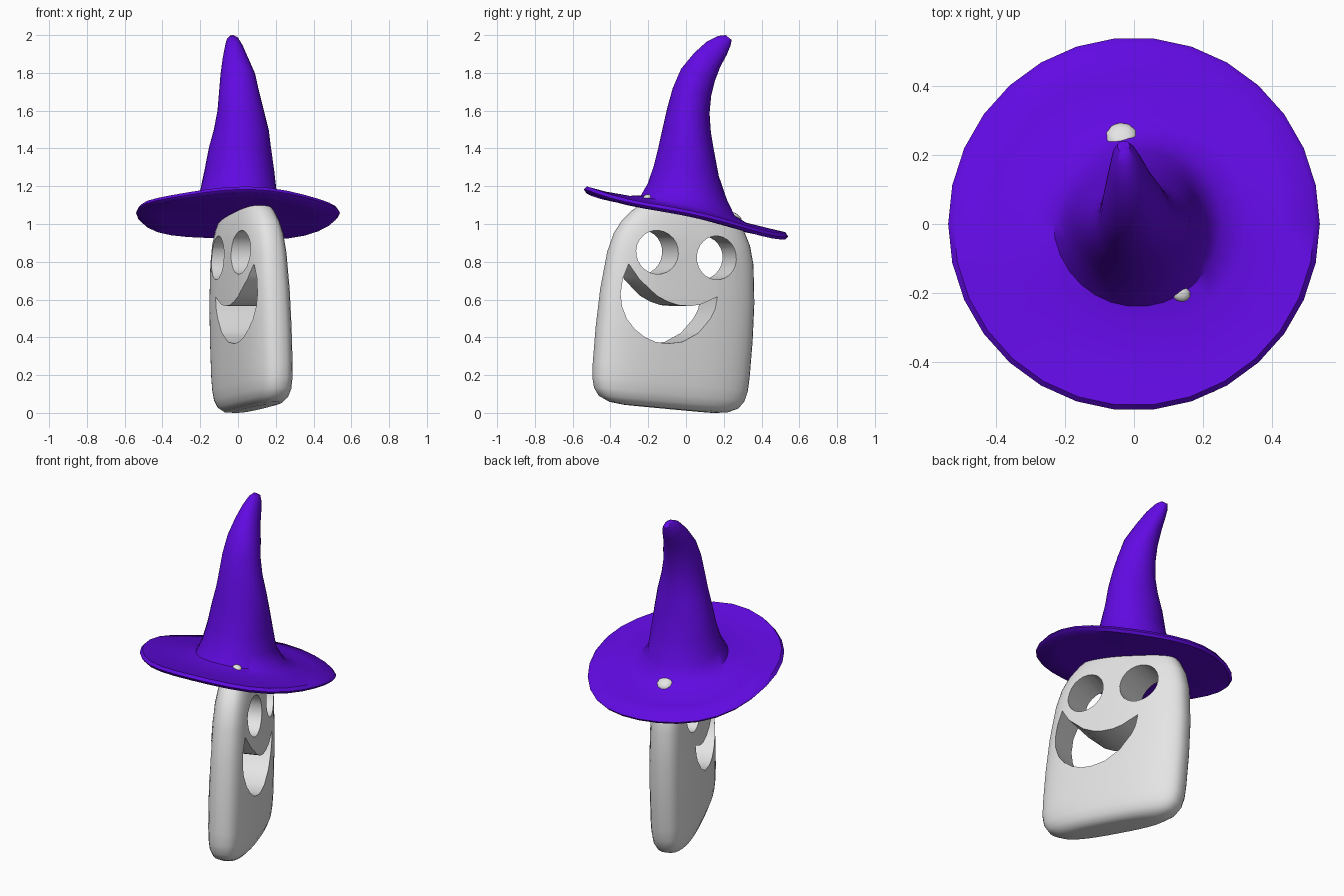
import bpy, bmesh
from math import sin, cos, pi, radians, copysign
from mathutils import Matrix, Vector

if "Cube" in bpy.data.objects:
    bpy.data.objects.remove(bpy.data.objects["Cube"])


def material(name, rgb):
    m = bpy.data.materials.new(name)
    m.use_nodes = True
    m.diffuse_color = (*rgb, 1)
    m.node_tree.nodes["Principled BSDF"].inputs["Base Color"].default_value = (*rgb, 1)
    return m


grey = material("pale grey", (0.78, 0.78, 0.78))
purple = material("purple", (0.12, 0.003, 0.76))


def add_object(name, bm, mat):
    bmesh.ops.recalc_face_normals(bm, faces=bm.faces)
    mesh = bpy.data.meshes.new(name)
    bm.to_mesh(mesh)
    bm.free()
    ob = bpy.data.objects.new(name, mesh)
    bpy.context.collection.objects.link(ob)
    mesh.materials.append(mat)
    return ob


def loft(name, rings, mat):
    """Skin a closed solid over rings of points."""
    bm = bmesh.new()
    loops = [[bm.verts.new(p) for p in ring] for ring in rings]
    n = len(loops[0])
    for a, b in zip(loops, loops[1:]):
        for i in range(n):
            j = (i + 1) % n
            bm.faces.new((a[i], a[j], b[j], b[i]))
    bm.faces.new(loops[0])
    bm.faces.new(loops[-1])
    return add_object(name, bm, mat)


def smooth(ob, angle):
    bpy.ops.object.select_all(action="DESELECT")
    ob.select_set(True)
    bpy.context.view_layer.objects.active = ob
    bpy.ops.object.shade_smooth_by_angle(angle=radians(angle))


def rounded_ring(z, half_w, half_t, n=40, power=2.7):
    """Superellipse cross-section: thin along x, wide along y."""
    def s(v):
        return copysign(abs(v) ** (2 / power), v)
    return [(half_t * s(cos(2 * pi * i / n)), half_w * s(sin(2 * pi * i / n)), z)
            for i in range(n)]


# Head: a thick rounded slab, narrowing to the top (height, half width, half depth)
head_profile = [(0, .25, .05), (.008, .33, .083), (.035, .39, .107), (.075, .42, .121),
                (.13, .434, .127), (.2, .438, .13), (.4, .438, .131), (.6, .43, .129),
                (.8, .408, .122), (.9, .38, .115), (.97, .342, .104), (1.03, .288, .088),
                (1.08, .228, .066), (1.11, .15, .038)]
head = loft("head", [rounded_ring(*p) for p in head_profile], grey)

# Eye and mouth openings pass right through the head
eye_points = [[(u + .116 * cos(2 * pi * i / 24), .816 + .116 * sin(2 * pi * i / 24))
               for i in range(24)] for u in (-.175, .162)]
mouth_points = [(-.325, .742), (-.265, .665), (-.163, .586), (-.1, .56), (-.04, .547),
                (.03, .548), (.087, .562), (.18, .61), (.172, .545), (.15, .493),
                (.087, .41), (0, .355), (-.087, .338), (-.15, .342), (-.212, .362),
                (-.27, .4), (-.315, .45), (-.345, .515), (-.356, .58), (-.35, .66)]
cutters = []
for outline in eye_points + [mouth_points]:
    cutter = loft("opening_cutter", [[(x, u, z) for u, z in outline] for x in (-.4, .4)], grey)
    cutter.hide_render = True
    cutters.append(cutter)
    mod = head.modifiers.new("opening", "BOOLEAN")
    mod.operation = "DIFFERENCE"
    mod.solver = "EXACT"
    mod.object = cutter

bpy.context.view_layer.update()
graph = bpy.context.evaluated_depsgraph_get()
cut_mesh = bpy.data.meshes.new_from_object(head.evaluated_get(graph))
head.modifiers.clear()
head.data = cut_mesh
for cutter in cutters:
    bpy.data.objects.remove(cutter)

# Turn and lean the head
head.data.transform(Matrix.Translation((.08, -.095, .022))
                    @ Matrix.Rotation(radians(21), 4, "Z")
                    @ Matrix.Rotation(radians(-5), 4, "X"))
smooth(head, 35)

# Hat: tilted brim flowing into a crooked cone
# (centre x, centre y, centre z, radius x, radius y, slope along y)
hat_profile = [
    (0, 0, 1.045, .1, .1, -.23), (0, 0, 1.038, .4, .4, -.23), (0, 0, 1.036, .525, .53, -.23),
    (0, 0, 1.052, .54, .542, -.23), (0, 0, 1.07, .525, .528, -.23),
    (0, 0, 1.07, .43, .43, -.225), (.01, .01, 1.075, .32, .31, -.23),
    (.01, .01, 1.095, .245, .25, -.22), (.005, .005, 1.17, .203, .21, -.2),
    (.01, .003, 1.28, .185, .172, -.15), (.01, .005, 1.4, .165, .147, -.1),
    (.015, .006, 1.5, .145, .127, -.1), (.012, .012, 1.6, .123, .112, -.12),
    (.005, .03, 1.7, .106, .102, -.2), (0, .062, 1.79, .092, .09, -.35),
    (-.012, .112, 1.87, .069, .07, -.5), (-.02, .163, 1.93, .05, .052, -.7),
    (-.027, .204, 1.97, .034, .032, -.8), (-.03, .226, 1.987, .018, .016, -.8)]


def hat_ring(cx, cy, cz, rx, ry, slope, n=30):
    ring = []
    for i in range(n):
        a = 2 * pi * i / n
        bump = 1 + .02 * sin(3 * a + 9 * cz) if cz > 1.1 else 1
        y = ry * bump * sin(a)
        wave = .008 * sin(4 * a + 1) * min(rx / .5, 1) ** 2
        ring.append((cx + rx * bump * cos(a), cy + y, cz + slope * y + wave))
    return ring


hat = loft("witch_hat", [hat_ring(*p) for p in hat_profile], purple)
smooth(hat, 50)

# Corners of the head showing through the brim, lying along its surface
for name, centre, normal, size in (
        ("back_head_corner", (-.037, .258, 1.042), (-.05, .6, 1), (.044, .042, .016)),
        ("front_head_corner", (.137, -.203, 1.142), (.18, -.05, 1), (.023, .028, .014))):
    bm = bmesh.new()
    turn = Vector(normal).to_track_quat("Z", "Y").to_matrix().to_4x4()
    bmesh.ops.create_icosphere(bm, subdivisions=2, radius=1,
                               matrix=Matrix.Translation(centre) @ turn
                               @ Matrix.Diagonal((*size, 1)))
    smooth(add_object(name, bm, grey), 30)
